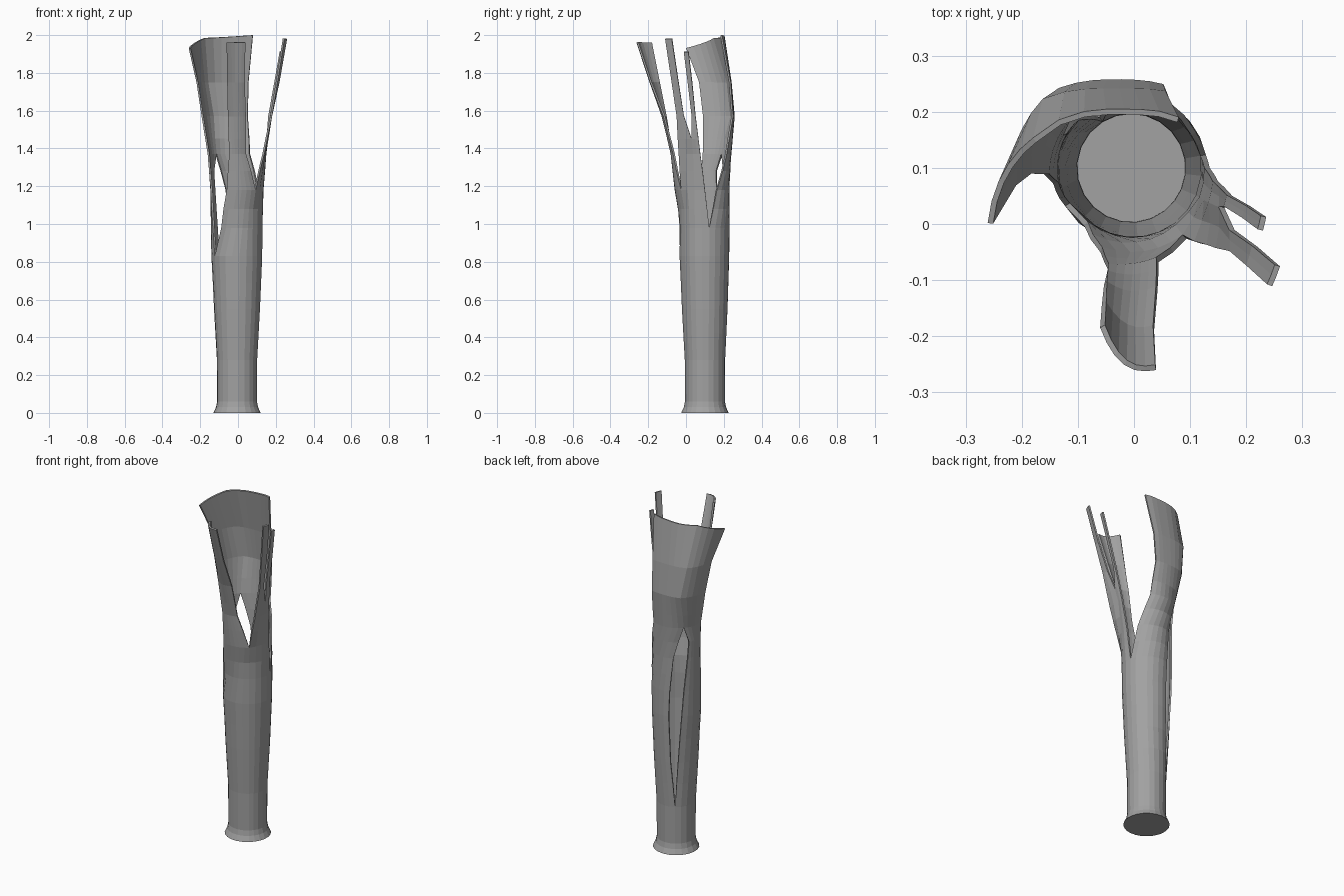
import bpy, bmesh, math

CX, CY = -0.005, 0.1          # tube axis
ROWS = [0, .015, .03, .06, .28, .42, .55, .69, .83, .98, 1.08, 1.18, 1.28, 1.37, 1.45, 1.57, 1.75]

# Radius of the unsplit tube by height
BASE = [(0, .126), (.015, .119), (.03, .112), (.06, .106), (.28, .107), (.55, .122),
        (.83, .134), (.98, .135), (1.18, .142), (1.37, .16), (1.45, .18)]

# Edges of the peeled strips: (height, azimuth in degrees, radius)
front_l = [(.83, 210, .136), (.98, 231, .133), (1.18, 250, .16), (1.37, 257, .185),
           (1.57, 257, .216), (1.96, 259, .29)]
front_r = [(1.18, 308, .16), (1.37, 286, .175), (1.57, 282, .225), (1.75, 278, .293), (1.96, 277, .363)]
thin_l = [(1.18, 308, .16), (1.37, 316, .2), (1.57, 321, .238), (1.98, 320, .328)]
thin_r = [(1.45, 337, .18), (1.57, 329, .215), (1.75, 328, .265), (1.98, 326.5, .318)]
side_l = [(1.45, 337, .18), (1.57, 338, .188), (1.91, 334.5, .26)]
side_r = [(.98, 370, .135), (1.18, 360, .14), (1.37, 351, .157), (1.57, 344.5, .187), (1.91, 340, .256)]
back_r = [(.98, 10, .135), (1.18, 29, .132), (1.37, 59, .135), (1.57, 69, .16),
          (1.75, 66, .15), (2.0, 47, .124)]
seam_top = [(1.37, 141, .148), (1.57, 132, .192), (1.75, 142, .2), (1.985, 163, .183)]
slit_r = [(.28, 122, .107), (.55, 110, .12), (.83, 106, .128), (.98, 109, .13),
          (1.18, 118, .13), (1.28, 130, .136)] + seam_top
slit_l = [(.28, 122, .107), (.55, 130, .122), (.83, 138, .136), (.98, 143, .138),
          (1.18, 152, .14), (1.28, 154, .144)] + seam_top
back_l = [(.83, 210, .136), (.98, 203, .139), (1.18, 191, .142), (1.37, 184, .156),
          (1.57, 183, .188), (1.75, 188, .217), (1.93, 201, .274)]

# Panels: first edge, second edge, segments, bulge at the tip
PANELS = [(front_l, front_r, 6, .025), (thin_l, thin_r, 2, 0), (side_l, side_r, 2, 0),
          (back_r, slit_r, 7, -.045), (slit_l, back_l, 5, 0)]


def lerp_keys(keys, z):
    for a, b in zip(keys, keys[1:]):
        if z <= b[0]:
            t = max(0, (z - a[0]) / (b[0] - a[0]))
            return [p + (q - p) * t for p, q in zip(a[1:], b[1:])]
    return list(keys[-1][1:])


def edge_at(keys, z):
    if z < keys[0][0]:
        return z, keys[0][1], lerp_keys(BASE, z)[0]
    z = min(z, keys[-1][0])
    return (z, *lerp_keys(keys, z))


bm = bmesh.new()
for left, right, n, bulge in PANELS:
    grid = []
    for z in ROWS + [9]:                      # 9 stands for the tip row
        a, b = edge_at(left, z), edge_at(right, z)
        amount = bulge * max(0, min(1, (min(z, 1.96) - 1.37) / .59))
        row = []
        for i in range(n + 1):
            t = i / n
            h, az, r = [p + (q - p) * t for p, q in zip(a, b)]
            r += amount * math.sin(math.pi * t)
            az = math.radians(az)
            row.append(bm.verts.new((CX + r * math.cos(az), CY + r * math.sin(az), h)))
        grid.append(row)
    for lo, hi in zip(grid, grid[1:]):
        for i in range(n):
            bm.faces.new((lo[i], lo[i + 1], hi[i + 1], hi[i]))

# Join the panels where they touch, then close the foot
bmesh.ops.remove_doubles(bm, verts=bm.verts[:], dist=1e-4)
foot = [v for v in bm.verts if v.co.z < 1e-4]
foot.sort(key=lambda v: -math.atan2(v.co.y - CY, v.co.x - CX))
bm.faces.new(foot)
bm.normal_update()

mesh = bpy.data.meshes.new("split_tube")
bm.to_mesh(mesh)
bm.free()
tube = bpy.data.objects.new("split_tube", mesh)
bpy.context.collection.objects.link(tube)

# Dark grey surface
dark = bpy.data.materials.new("dark_grey")
dark.diffuse_color = (.36, .36, .36, 1)
mesh.materials.append(dark)

# Wall thickness, inwards
wall = tube.modifiers.new("wall", 'SOLIDIFY')
wall.thickness = .01
wall.offset = -1
